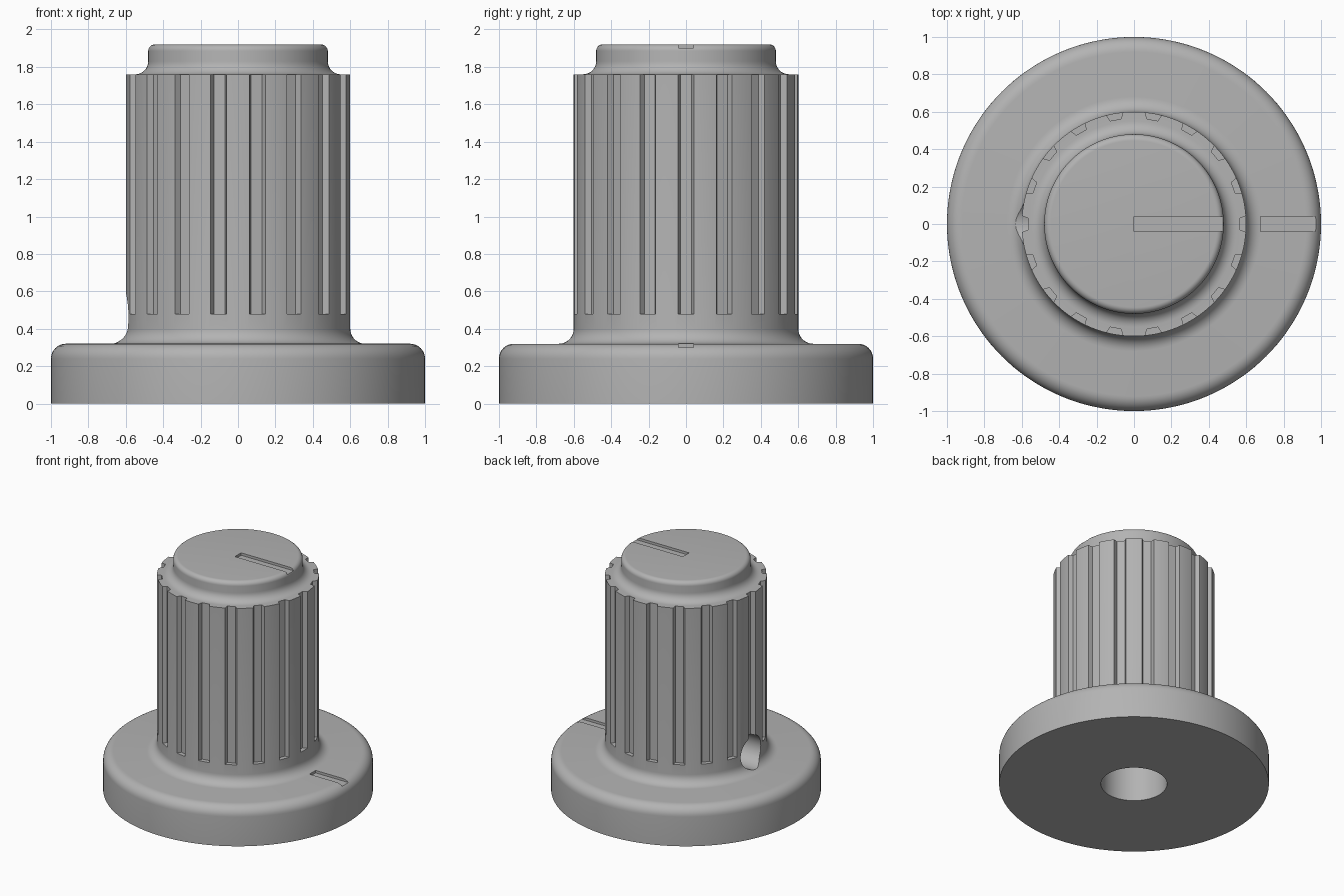
import bpy, bmesh
from math import sin, cos, pi, radians
from mathutils import Matrix, Vector

if "Cube" in bpy.data.objects:
    bpy.data.objects.remove(bpy.data.objects["Cube"], do_unlink=True)

plastic = bpy.data.materials.new("grey plastic")
plastic.use_nodes = True
GREY = (0.45, 0.45, 0.45, 1)
plastic.diffuse_color = GREY
plastic.node_tree.nodes["Principled BSDF"].inputs["Base Color"].default_value = GREY


def finish(bm, name):
    bmesh.ops.recalc_face_normals(bm, faces=bm.faces)
    mesh = bpy.data.meshes.new(name)
    bm.to_mesh(mesh)
    bm.free()
    mesh.materials.append(plastic)
    obj = bpy.data.objects.new(name, mesh)
    bpy.context.collection.objects.link(obj)
    return obj


def arc(cx, cz, r, start, end, steps=8):
    angles = [radians(start + (end - start) * i / steps) for i in range(steps + 1)]
    return [(cx + r * cos(a), cz + r * sin(a)) for a in angles]


def lathe(points, name, segments=144):
    bm = bmesh.new()
    verts = [bm.verts.new((r, 0, z)) for r, z in points]
    edges = [bm.edges.new(pair) for pair in zip(verts, verts[1:])]
    bmesh.ops.spin(bm, geom=verts + edges, axis=(0, 0, 1), cent=(0, 0, 0),
                   angle=2 * pi, steps=segments)
    bmesh.ops.remove_doubles(bm, verts=bm.verts, dist=1e-5)
    return finish(bm, name)


def add_box(bm, low, high):
    low, high = Vector(low), Vector(high)
    place = Matrix.Translation((low + high) / 2) @ Matrix.Diagonal((*(high - low), 1))
    bmesh.ops.create_cube(bm, size=1, matrix=place)


# Knob body: shaft bore, flange, column and cap in one turned profile
profile = [(0, 1.2), (0.245, 1.2), (0.245, 0), (1, 0)]
profile += arc(0.92, 0.24, 0.08, 0, 90)
profile += arc(0.68, 0.40, 0.08, 270, 180)
profile += [(0.6, 1.76)]
profile += arc(0.55, 1.83, 0.07, 270, 180)
profile += arc(0.445, 1.885, 0.035, 0, 90)
profile += [(0, 1.92)]
knob = lathe(profile, "knob")

# Grip grooves: tapered slots around the column
bm = bmesh.new()
for i in range(18):
    turn = Matrix.Rotation(radians(20 * i), 4, "Z")
    section = [(0.565, -0.03), (0.565, 0.03), (0.62, 0.053), (0.62, -0.053)]
    face = bm.faces.new([bm.verts.new(turn @ Vector((x, y, 0.48))) for x, y in section])
    raised = bmesh.ops.extrude_face_region(bm, geom=[face])["geom"]
    bmesh.ops.translate(bm, vec=(0, 0, 1.32),
                        verts=[v for v in raised if isinstance(v, bmesh.types.BMVert)])
grooves = finish(bm, "groove_cutter")

# Pointer slots on the cap and flange
bm = bmesh.new()
add_box(bm, (0, -0.04, 1.9), (0.52, 0.04, 2))
add_box(bm, (0.675, -0.04, 0.3), (1.05, 0.04, 0.4))
pointers = finish(bm, "pointer_cutter")

# Set screw hole through the side into the bore
bm = bmesh.new()
place = Matrix.Translation((-0.45, 0, 0.465)) @ Matrix.Rotation(pi / 2, 4, "Y")
bmesh.ops.create_cone(bm, cap_ends=True, segments=48, radius1=0.13, radius2=0.13,
                      depth=0.6, matrix=place)
screw_hole = finish(bm, "screw_hole_cutter")

bpy.ops.object.select_all(action="DESELECT")
bpy.context.view_layer.objects.active = knob
knob.select_set(True)
for cutter in (grooves, pointers, screw_hole):
    cutter.hide_render = True
    cut = knob.modifiers.new(cutter.name, "BOOLEAN")
    cut.object = cutter
    cut.operation = "DIFFERENCE"
    cut.solver = "EXACT"
    bpy.ops.object.modifier_apply(modifier=cut.name)
    bpy.data.objects.remove(cutter, do_unlink=True)

bpy.ops.object.shade_smooth_by_angle(angle=radians(25))
